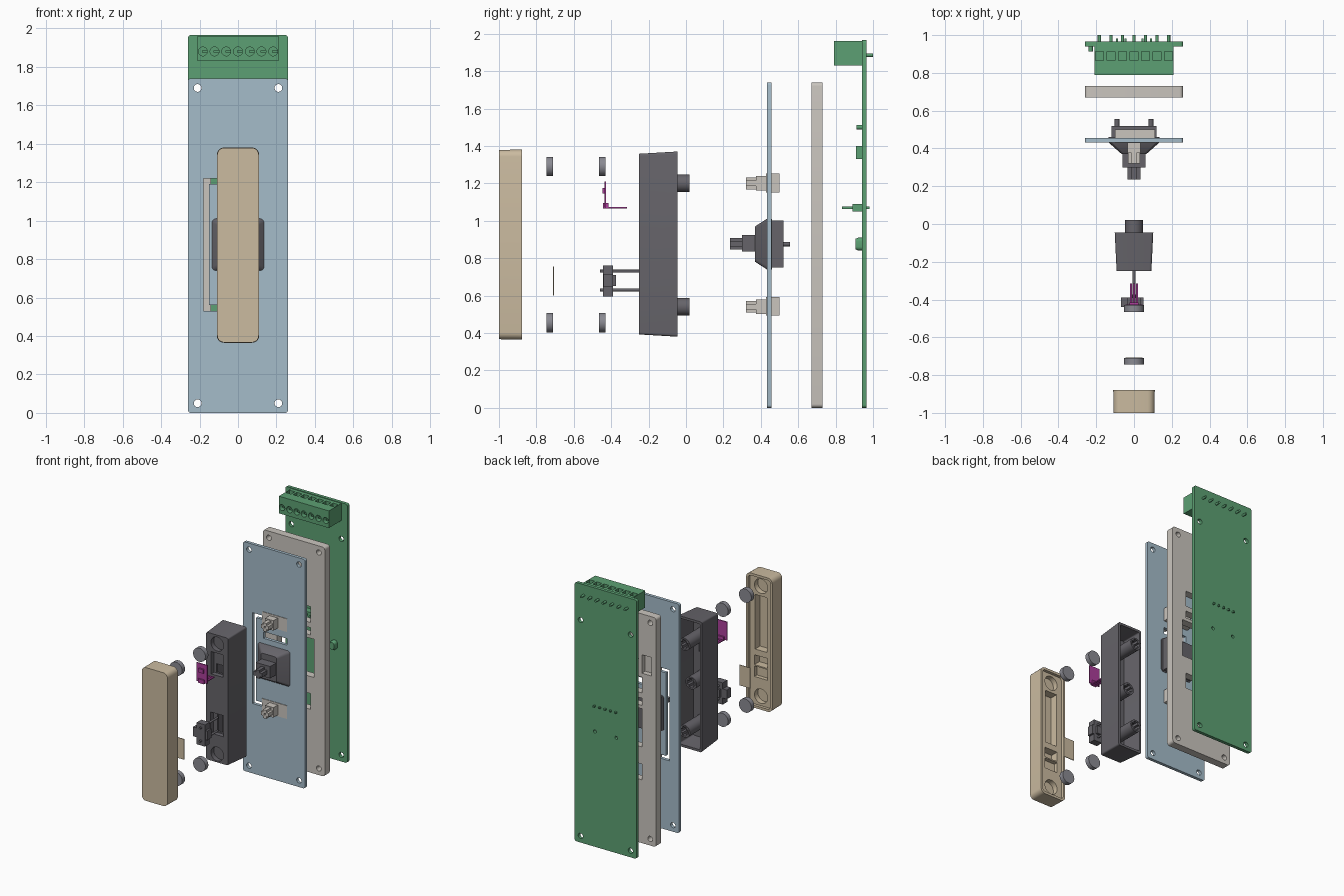
import bpy, bmesh, math

if "Cube" in bpy.data.objects:
    bpy.data.objects.remove(bpy.data.objects["Cube"], do_unlink=True)

parts = []


def material(name, *srgb):
    lin = [(c / 255 / 12.92 if c < 10 else ((c / 255 + 0.055) / 1.055) ** 2.4) for c in srgb]
    m = bpy.data.materials.new(name)
    m.use_nodes = True
    m.diffuse_color = (*lin, 1)
    node = next(n for n in m.node_tree.nodes if n.type == "BSDF_PRINCIPLED")
    node.inputs["Base Color"].default_value = (*lin, 1)
    return m


green = material("board green", 92, 160, 115)
blue = material("panel blue", 165, 188, 202)
stone = material("warm light grey", 202, 197, 190)
dark = material("dark grey", 102, 100, 106)
tan = material("cover tan", 203, 187, 160)
steel = material("magnet grey", 138, 138, 146)
pink = material("sensor magenta", 172, 62, 155)


def outline(cx, cz, hx, hz, r):
    """Rounded rectangle in the xz plane; r equal to both halves gives a circle."""
    if r <= 0:
        return [(cx + a * hx, cz + b * hz) for a, b in ((1, 1), (-1, 1), (-1, -1), (1, -1))]
    n = 8 if r >= hx else 5
    pts = []
    for k, (a, b) in enumerate(((1, 1), (-1, 1), (-1, -1), (1, -1))):
        for i in range(n + (r < hx)):
            t = (k + i / n) * math.pi / 2
            pts.append((cx + a * (hx - r) + r * math.cos(t), cz + b * (hz - r) + r * math.sin(t)))
    return pts


def loft(name, mat, cx, cz, *sections):
    """Solid along y through sections (y, half_x, half_z, radius)."""
    bm = bmesh.new()
    rings = [[bm.verts.new((x, y, z)) for x, z in outline(cx, cz, hx, hz, r)]
             for y, hx, hz, r in sections]
    for a, b in zip(rings, rings[1:]):
        for i in range(len(a)):
            j = (i + 1) % len(a)
            bm.faces.new((a[i], a[j], b[j], b[i]))
    bm.faces.new(rings[0])
    bm.faces.new(rings[-1])
    bmesh.ops.recalc_face_normals(bm, faces=bm.faces)
    me = bpy.data.meshes.new(name)
    bm.to_mesh(me)
    bm.free()
    ob = bpy.data.objects.new(name, me)
    bpy.context.scene.collection.objects.link(ob)
    if mat:
        me.materials.append(mat)
        parts.append(ob)
    return ob


def block(name, mat, x0, x1, y0, y1, z0, z1, r=0):
    s = ((x1 - x0) / 2, (z1 - z0) / 2, r)
    return loft(name, mat, (x0 + x1) / 2, (z0 + z1) / 2, (y0, *s), (y1, *s))


def disc(name, mat, x, z, y0, y1, r):
    return loft(name, mat, x, z, (y0, r, r, r), (y1, r, r, r))


def cut(target, *cutters):
    for c in cutters:
        mod = target.modifiers.new("cut", "BOOLEAN")
        mod.object, mod.solver = c, "EXACT"
        deps = bpy.context.evaluated_depsgraph_get()
        me = bpy.data.meshes.new_from_object(target.evaluated_get(deps))
        target.modifiers.remove(mod)
        target.data = me
        bpy.data.objects.remove(c, do_unlink=True)


def slot(x0, x1, y0, y1, z0, z1, r=0):
    return block("cutter", None, x0, x1, y0, y1, z0, z1, r)


def bore(x, z, y0, y1, r):
    return disc("cutter", None, x, z, y0, y1, r)


CLIPS = (0.54, 1.2)      # heights of the clip axes
MAGNETS = (0.455, 1.29)  # heights of the magnets
MID = 0.875              # height of the rocker axis
PIN_Z = 1.07             # height of the header


def corner_holes(y0, y1):
    return [bore(x, z, y0, y1, 0.02) for x in (-0.21, 0.21) for z in (0.05, 1.69)]


# Circuit board with its components
board = block("circuit_board", green, -0.26, 0.26, 0.94, 0.965, 0, 1.965, 0.015)
cut(board, *corner_holes(0.9, 1), *[bore(x, MID, 0.9, 1, 0.012) for x in (-0.09, 0.09)])
terminal = block("terminal_block", green, -0.21, 0.21, 0.79, 0.94, 1.83, 1.96)
for i in range(7):
    x = (i - 3) * 0.061
    cut(terminal, bore(x, 1.88, 0.75, 0.84, 0.023),
        slot(x - 0.022, x + 0.022, 0.866, 0.912, 1.93, 2))
    block("terminal_screw_slot", green, x - 0.005, x + 0.023, 0.8, 0.845, 1.875, 1.885)
    disc("terminal_pin", green, x, 1.885, 0.96, 1.0, 0.009)
block("pin_header", green, -0.11, 0.11, 0.89, 0.94, 1.05, 1.09)
for i in range(5):
    x = (i - 2) * 0.045
    block("header_pin", green, x - 0.006, x + 0.006, 0.835, 0.982, PIN_Z - 0.006, PIN_Z + 0.006)
block("sensor_chip", green, -0.21, -0.15, 0.91, 0.94, 1.33, 1.4)
loft("push_button", green, 0.155, MID, (0.905, 0.016, 0.028, 0.014), (0.92, 0.022, 0.034, 0.02),
     (0.94, 0.022, 0.034, 0.02))
disc("small_lamp", green, -0.23, 1.5, 0.912, 0.94, 0.012)

# Spacer plate with openings for the parts behind the panel
spacer = block("spacer_plate", stone, -0.26, 0.26, 0.67, 0.73, 0, 1.74, 0.02)
cut(spacer, *corner_holes(0.6, 0.8),
    *[slot(-0.14, 0.14, 0.6, 0.8, z - 0.06, z + 0.06) for z in CLIPS],
    slot(-0.14, 0.17, 0.6, 0.8, 0.73, 1.02),
    slot(-0.14, 0.14, 0.6, 0.8, 1.045, 1.1),
    slot(-0.22, -0.14, 0.69, 0.8, 1.29, 1.43))

# Front panel with a bracket-shaped slot and a header window
panel = block("front_panel", blue, -0.26, 0.26, 0.432, 0.456, 0, 1.74, 0.015)
cut(panel, *corner_holes(0.4, 0.5),
    slot(-0.18, -0.15, 0.4, 0.5, 0.53, 1.22),
    slot(-0.17, -0.08, 0.4, 0.5, 0.53, 0.56),
    slot(-0.17, -0.08, 0.4, 0.5, 1.19, 1.22),
    slot(-0.09, 0.11, 0.4, 0.5, 1.05, 1.1))

# Clips standing through the panel
for z in CLIPS:
    block("clip_base", stone, -0.1, 0.11, 0.428, 0.5, z - 0.048, z + 0.052)
    block("clip_neck", stone, -0.035, 0.035, 0.375, 0.43, z - 0.038, z + 0.038)
    for s in (-1, 1):
        lo, hi = sorted((s * 0.006, s * 0.032))
        block("clip_finger", stone, -0.014, 0.014, 0.32, 0.378, z + lo, z + hi)
        block("clip_side_finger", stone, lo, hi, 0.32, 0.378, z - 0.014, z + 0.014)

# Rocker mount
loft("rocker_bezel", dark, 0, MID, (0.37, 0.065, 0.095, 0.015), (0.432, 0.135, 0.135, 0.02),
     (0.46, 0.135, 0.135, 0.02))
block("rocker_housing", dark, -0.12, 0.12, 0.456, 0.52, 0.75, 1.0)
block("rocker_stem", dark, -0.06, 0.06, 0.3, 0.375, 0.835, 0.925)
block("rocker_tip", dark, -0.035, 0.035, 0.235, 0.305, 0.86, 0.89)
block("rocker_tip_rib", dark, -0.014, 0.014, 0.235, 0.305, 0.845, 0.908)
for x in (-0.09, 0.09):
    disc("rocker_peg", dark, x, MID, 0.515, 0.555, 0.012)

# Hollow body, open at the back, with pockets in its front
body = loft("handle_body", dark, 0, MID, (-0.25, 0.092, 0.483, 0.012), (-0.045, 0.102, 0.495, 0.012))
cut(body, loft("cutter", None, 0, MID, (-0.2, 0.077, 0.468, 0.01), (0, 0.09, 0.48, 0.01)),
    *[bore(0, z, -0.3, -0.215, 0.053) for z in MAGNETS],
    slot(-0.05, 0.05, -0.3, -0.215, 1.05, 1.22),
    slot(-0.03, 0.03, -0.3, -0.15, 1.055, 1.12),
    slot(-0.055, 0.055, -0.3, -0.215, 0.6, 0.76),
    slot(-0.02, 0.02, -0.3, -0.15, 0.61, 0.75))
for z, y in ((CLIPS[0], 0.02), (CLIPS[1], 0.02), (MID, -0.06)):
    boss = disc("body_boss", dark, 0, z, -0.205, y, 0.047)
    cut(boss, slot(-0.034, 0.034, y - 0.06, y + 0.1, z - 0.015, z + 0.015),
        slot(-0.015, 0.015, y - 0.06, y + 0.1, z - 0.034, z + 0.034))

# Magnet pairs
for z in MAGNETS:
    for y in (-0.745, -0.465):
        disc("magnet", steel, 0, z, y, y + 0.035, 0.052)

# Magenta sensor
block("sensor_sheet", pink, -0.045, 0.045, -0.435, -0.427, 1.07, 1.21)
block("sensor_head", pink, -0.02, 0.02, -0.447, -0.43, 1.145, 1.175)
block("sensor_foot", pink, -0.025, 0.025, -0.445, -0.415, 1.065, 1.095)
for x in (-0.016, 0, 0.016):
    block("sensor_lead", pink, x - 0.006, x + 0.006, -0.43, -0.315, 1.065, 1.073)

# Micro switch
block("switch_body", dark, -0.07, 0.05, -0.44, -0.39, 0.645, 0.715)
block("switch_core", dark, -0.035, 0.035, -0.445, -0.39, 0.595, 0.76)
block("switch_button", dark, -0.02, 0.02, -0.392, -0.373, 0.65, 0.71)
for z in (0.63, 0.73):
    disc("switch_pin", dark, 0, z, -0.46, -0.245, 0.008)

# Small plate behind the cover
block("cover_plate", tan, -0.045, 0.045, -0.711, -0.706, 0.6, 0.755)

# Front cover with pockets in its back
cover = loft("front_cover", tan, 0, 0.8725, (-1, 0.108, 0.506, 0.036), (-0.878, 0.11, 0.508, 0.038))
cut(cover, slot(-0.094, 0.094, -0.9, -0.8, 0.383, 1.362, 0.024),
    *[bore(0, z, -0.94, -0.8, 0.055) for z in MAGNETS],
    slot(-0.05, 0.05, -0.96, -0.8, 0.8, 1.215),
    slot(-0.055, 0.055, -0.96, -0.8, 0.68, 0.755),
    slot(-0.055, 0.055, -0.93, -0.8, 0.59, 0.67))

# Smooth round walls, keep edges sharp
for ob in bpy.context.view_layer.objects:
    ob.select_set(ob in parts)
bpy.context.view_layer.objects.active = cover
bpy.ops.object.shade_smooth_by_angle(angle=math.radians(35))
